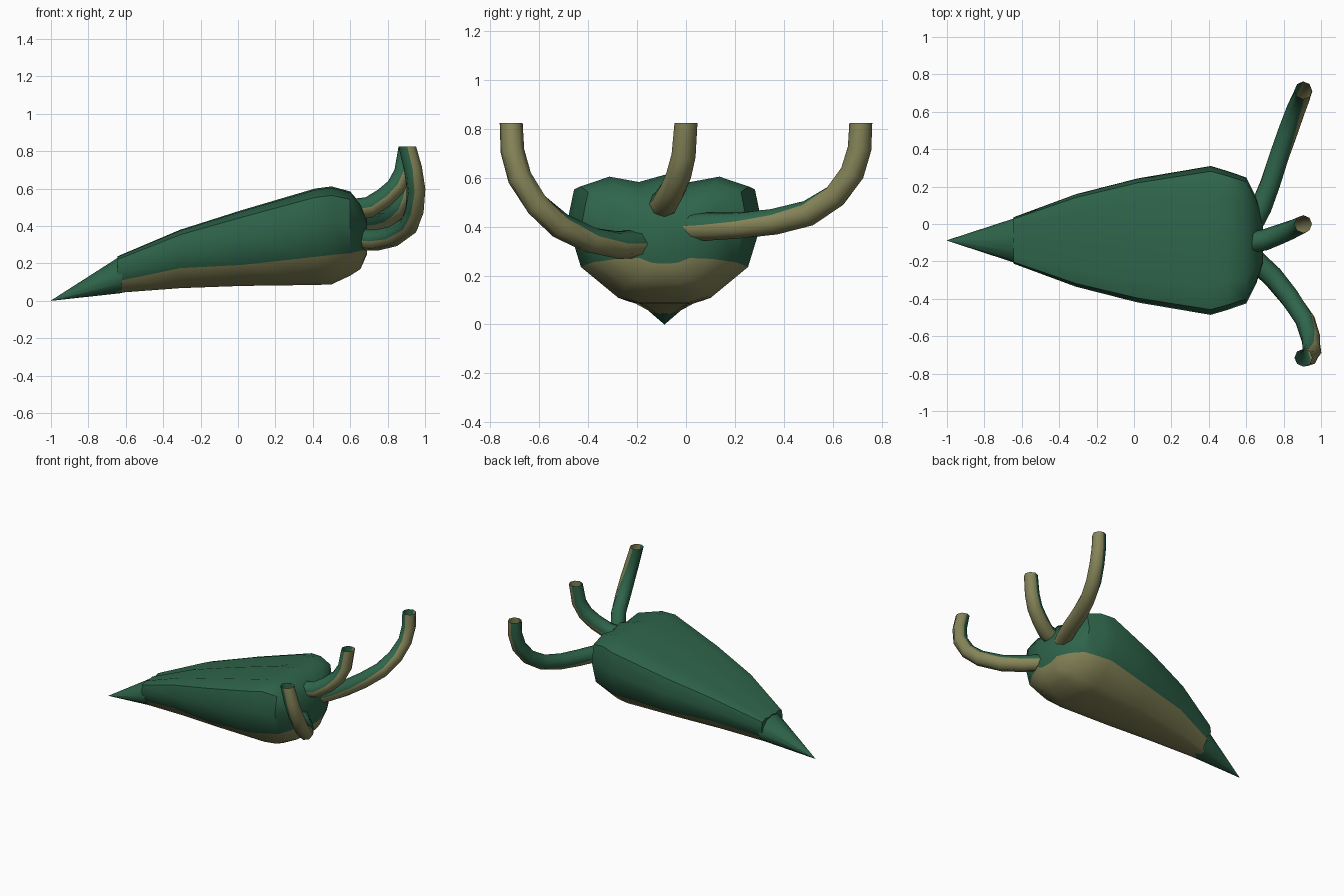
import bpy, bmesh, math
from mathutils import Vector

if "Cube" in bpy.data.objects:
    bpy.data.objects.remove(bpy.data.objects["Cube"])

AXIS_Y = -0.088


def material(name, rgb):
    m = bpy.data.materials.new(name)
    m.use_nodes = True
    m.diffuse_color = (*rgb, 1)
    m.node_tree.nodes["Principled BSDF"].inputs["Base Color"].default_value = (*rgb, 1)
    return m


MATS = [material("deep green", (0.028, 0.13, 0.07)),
        material("khaki underside", (0.24, 0.235, 0.10))]


def loft(name, rings, khaki, caps, angle):
    """Bridge closed rings of points; khaki holds the strip numbers coloured khaki."""
    bm = bmesh.new()
    loops = [[bm.verts.new(p) for p in ring] for ring in rings]
    n = len(loops[0])
    for a, b in zip(loops, loops[1:]):
        for i in range(n):
            j = (i + 1) % n
            face = bm.faces.new((a[i], a[j], b[j], b[i]))
            face.material_index = int(i in khaki)
    if caps:
        bm.faces.new(loops[0])
        bm.faces.new(loops[-1])
    bmesh.ops.recalc_face_normals(bm, faces=bm.faces)
    mesh = bpy.data.meshes.new(name)
    bm.to_mesh(mesh)
    bm.free()
    for m in MATS:
        mesh.materials.append(m)
    obj = bpy.data.objects.new(name, mesh)
    bpy.context.collection.objects.link(obj)
    bpy.ops.object.select_all(action='DESELECT')
    obj.select_set(True)
    bpy.context.view_layer.objects.active = obj
    bpy.ops.object.shade_smooth_by_angle(angle=math.radians(angle))
    return obj


# Body: half profile (width fraction, height fraction) below and above the colour seam
LOWER = [(0, 0), (.25, 0), (.47, .16), (.85, 1)]
UPPER = [(.99, .5), (.92, .87), (.6, .98), (.28, .92), (0, 1)]
# x, half width, bottom, seam, top
STATIONS = [(-.645, .125, .043, .105, .238),
            (-.31, .25, .068, .175, .38),
            (.02, .335, .08, .192, .485),
            (.41, .402, .085, .235, .60),
            (.50, .375, .088, .245, .612),
            (.60, .34, .135, .255, .585),
            (.655, .23, .17, .268, .52),
            (.69, .12, .25, .272, .43)]


def body_ring(x, half, bottom, seam, top):
    pts = [(u * half, bottom + f * (seam - bottom)) for u, f in LOWER]
    pts += [(u * half, seam + f * (top - seam)) for u, f in UPPER]
    pts += [(-u, z) for u, z in reversed(pts[1:-1])]
    return [(x, AXIS_Y + u, z) for u, z in pts]


sides = 2 * (len(LOWER) + len(UPPER)) - 2
under = len(LOWER) - 1
loft("body", [body_ring(*s) for s in STATIONS],
     set(range(under)) | set(range(sides - under, sides)), True, 40)


# Pointed tail tip
def tip_ring(x, half, bottom, top, n=12):
    mid, high = (bottom + top) / 2, (top - bottom) / 2
    return [(x, AXIS_Y + half * math.cos(2 * math.pi * i / n),
             mid + high * math.sin(2 * math.pi * i / n)) for i in range(n)]


loft("tail_tip", [tip_ring(-1, .001, 0, .002), tip_ring(-.62, .125, .042, .245)],
     set(), True, 50)


# Tentacles: open tubes whose outer half is khaki, turning from underside to back
def tentacle(name, path, n=8):
    path = [Vector(p) for p in path]
    last = len(path) - 1
    rings = []
    for k, p in enumerate(path):
        t = k / last
        along = (path[min(k + 1, last)] - path[max(k - 1, 0)]).normalized()
        if k == last:
            along = Vector((0, 0, 1))
        outer = Vector((t, 0, t - 1))
        outer = (outer - along * outer.dot(along)).normalized()
        side = along.cross(outer)
        r = .059 - .012 * t
        angles = [2 * math.pi * i / n for i in range(n)]
        rings.append([p + r * (outer * math.cos(a) + side * math.sin(a)) for a in angles])
    loft(name, rings, {0, 1, n - 2, n - 1}, False, 50)


tentacle("right_tentacle", [
    (.63, -.18, .33), (.74, -.28, .325), (.83, -.39, .345), (.915, -.515, .405),
    (.945, -.61, .49), (.952, -.68, .6), (.935, -.71, .71), (.905, -.715, .825)])
tentacle("middle_tentacle", [
    (.60, -.10, .485), (.70, -.085, .50), (.78, -.055, .55),
    (.845, -.03, .61), (.885, -.01, .69), (.905, 0, .825)])
tentacle("left_tentacle", [
    (.62, -.02, .40), (.68, .09, .40), (.73, .22, .405), (.775, .36, .42),
    (.825, .50, .455), (.865, .61, .525), (.895, .68, .62), (.905, .71, .72),
    (.905, .715, .825)])
